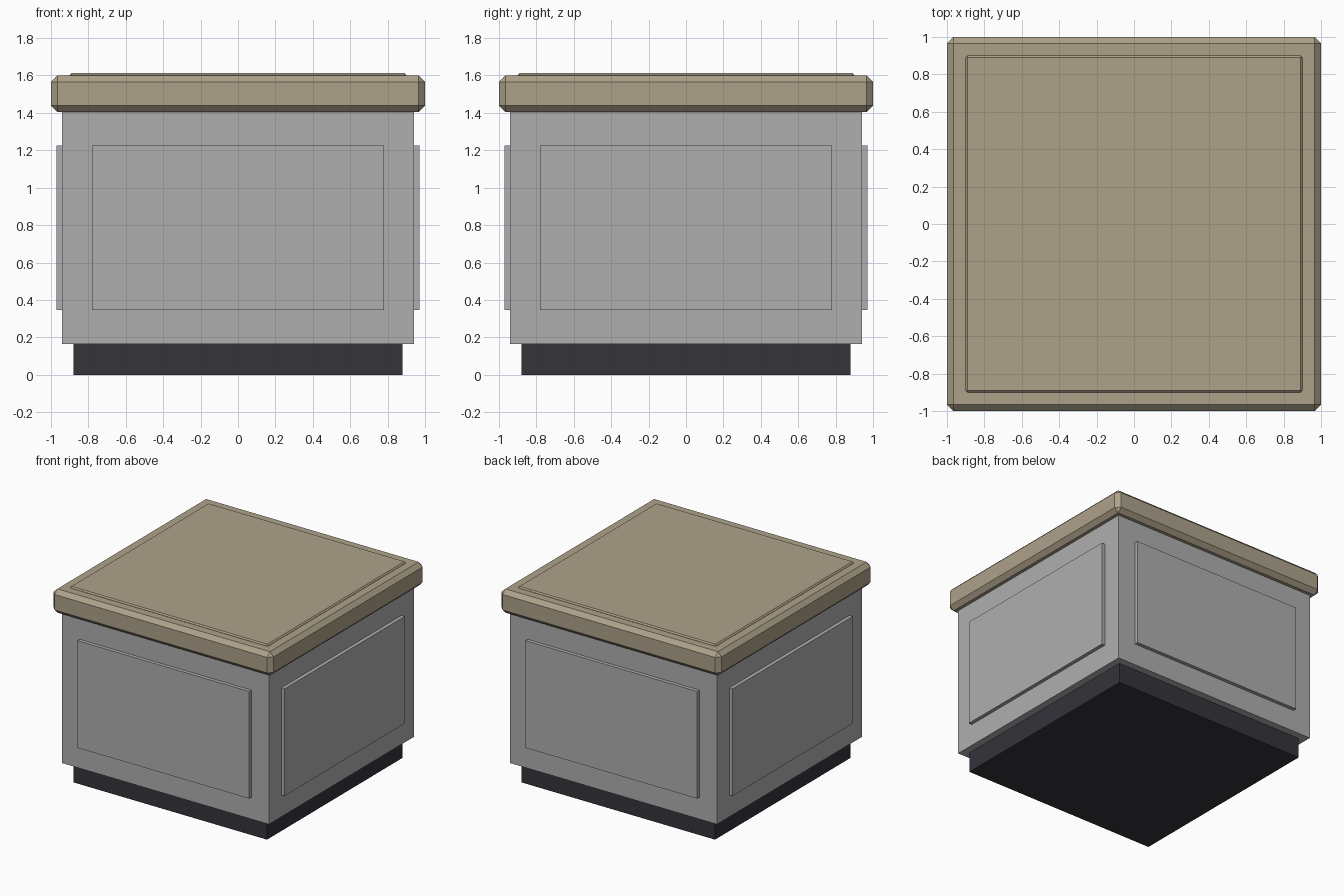
import bpy
import math

cube = bpy.data.objects.get("Cube")
if cube:
    bpy.data.objects.remove(cube, do_unlink=True)


def make_material(name, color):
    mat = bpy.data.materials.new(name)
    mat.use_nodes = True
    mat.diffuse_color = (*color, 1)
    mat.node_tree.nodes["Principled BSDF"].inputs["Base Color"].default_value = (*color, 1)
    return mat


def box(name, half_x, y_range, z_range, mat, bevel=0):
    """Box centred on x, with an optional chamfer on every edge."""
    (y0, y1), (z0, z1) = y_range, z_range
    bpy.ops.mesh.primitive_cube_add(size=1, location=(0, (y0 + y1) / 2, (z0 + z1) / 2))
    obj = bpy.context.object
    obj.name = name
    obj.scale = (2 * half_x, y1 - y0, z1 - z0)
    bpy.ops.object.transform_apply(location=True, rotation=False, scale=True)
    obj.data.materials.append(mat)
    if bevel:
        mod = obj.modifiers.new("Chamfer", "BEVEL")
        mod.width = bevel
        mod.segments = 1
    return obj


def square_slab(name, half, z_range, mat, bevel=0):
    return box(name, half, (-half, half), z_range, mat, bevel)


grey = make_material("cabinet grey", (0.43, 0.43, 0.43))
tan = make_material("countertop tan", (0.42, 0.36, 0.255))
dark = make_material("plinth charcoal", (0.035, 0.033, 0.042))

# Recessed plinth, cabinet body and chamfered countertop
square_slab("plinth", 0.88, (0, 0.165), dark)
square_slab("cabinet_body", 0.94, (0.165, 1.405), grey)
square_slab("countertop", 1.0, (1.405, 1.6), tan, 0.034)
square_slab("countertop_inlay", 0.9, (1.58, 1.612), tan, 0.01)

# One raised panel on each side
for i, side in enumerate(("front", "left", "back", "right")):
    panel = box(side + "_panel", 0.78, (-0.97, -0.93), (0.345, 1.225), grey)
    panel.rotation_euler.z = i * math.pi / 2
    bpy.context.view_layer.objects.active = panel
    # Turn about the cabinet's centre
    bpy.ops.object.transform_apply(location=True, rotation=True, scale=True)
